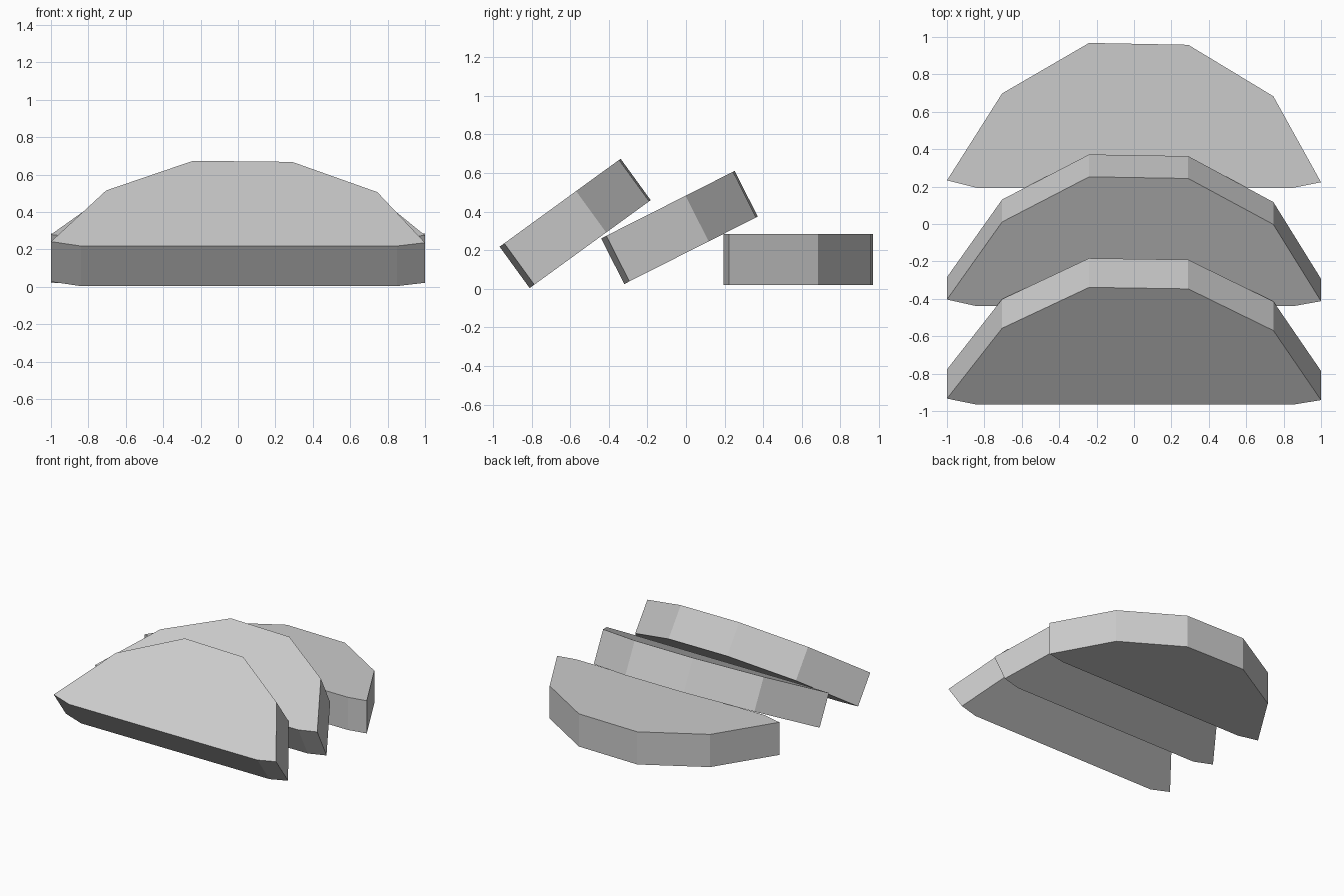
import bpy, bmesh
from math import radians
from mathutils import Vector

cube = bpy.data.objects.get("Cube")
if cube:
    bpy.data.objects.remove(cube, do_unlink=True)

# Single grey material
grey = bpy.data.materials.new("light_grey")
grey.use_nodes = True
colour = (0.6, 0.6, 0.6, 1)
grey.diffuse_color = colour
grey.node_tree.nodes["Principled BSDF"].inputs["Base Color"].default_value = colour

# Half-moon outline, straight edge in front
OUTLINE = [(-0.84, 0), (0.85, 0), (1, 0.03), (0.745, 0.49), (0.29, 0.765),
           (-0.24, 0.775), (-0.705, 0.505), (-1, 0.04)]
THICKNESS = 0.265


def slice_part(name, y, z, tilt):
    """Extruded half-moon, tilted about its lower front edge."""
    bm = bmesh.new()
    base = bm.faces.new([bm.verts.new((px, py, 0)) for px, py in OUTLINE])
    top = bmesh.ops.extrude_face_region(bm, geom=[base], use_keep_orig=True)["geom"]
    bmesh.ops.translate(bm, vec=Vector((0, 0, THICKNESS)),
                        verts=[g for g in top if isinstance(g, bmesh.types.BMVert)])
    bmesh.ops.recalc_face_normals(bm, faces=bm.faces)
    mesh = bpy.data.meshes.new(name)
    bm.to_mesh(mesh)
    bm.free()
    mesh.materials.append(grey)
    part = bpy.data.objects.new(name, mesh)
    part.location = (0, y, z)
    part.rotation_euler.x = radians(tilt)
    bpy.context.collection.objects.link(part)


# Two leaning slices and one lying flat behind
slice_part("front_slice", -0.81, 0.004, 36)
slice_part("middle_slice", -0.32, 0.025, 26.8)
slice_part("back_slice", 0.193, 0.02, 0)
